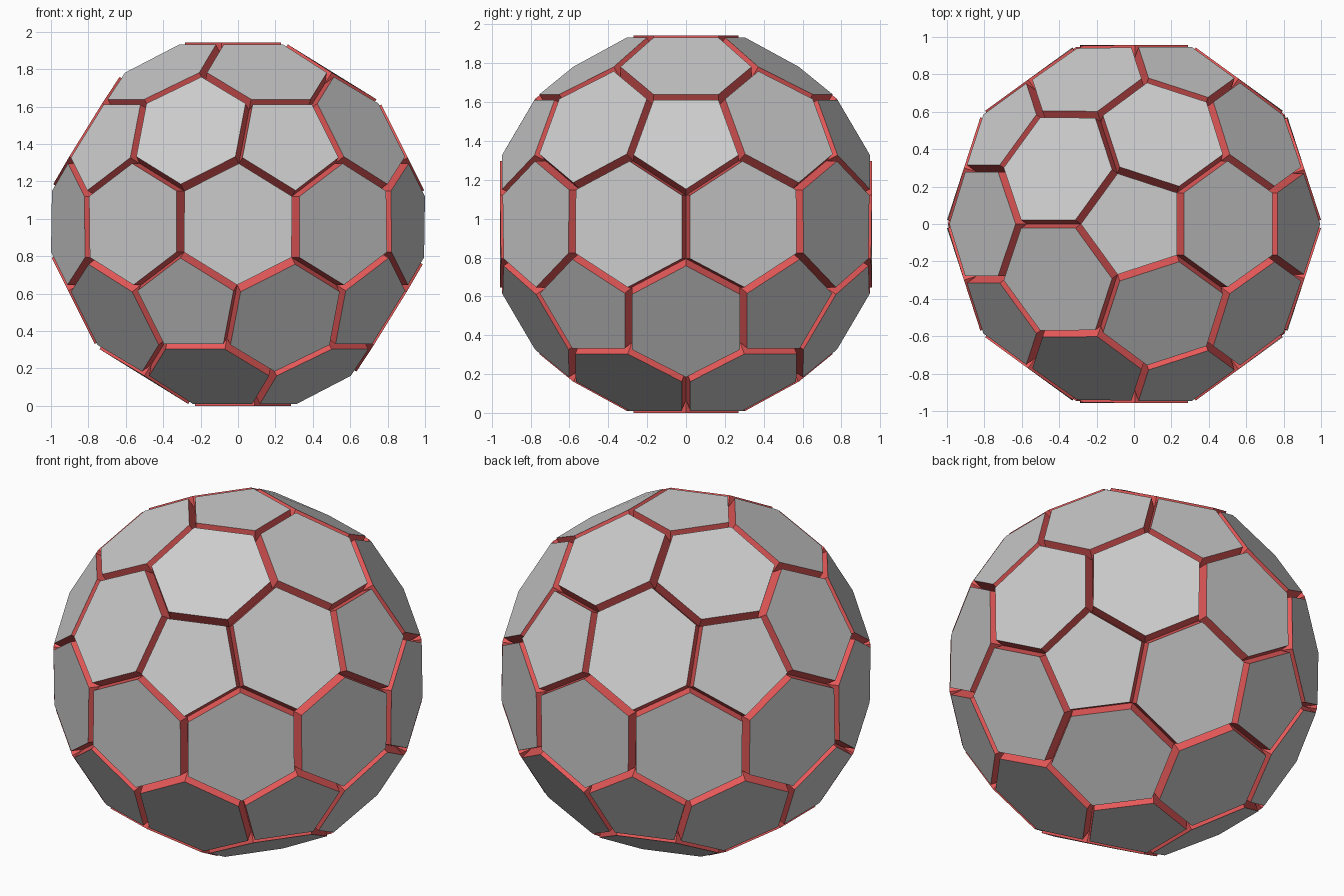
import bpy, bmesh, math
from mathutils import Matrix, Vector

if "Cube" in bpy.data.objects:
    bpy.data.objects.remove(bpy.data.objects["Cube"])

RADIUS = 0.945   # radius at the groove bottoms
RAISE = 0.070    # height of the panels above the grooves

# Guide sphere: its 42 points become panels, its 80 triangles become panel corners
guide = bmesh.new()
bmesh.ops.create_icosphere(guide, subdivisions=2, radius=1.0)
ring = next(v for v in guide.verts if len(v.link_edges) == 5 and 0.3 < v.co.z < 0.6)
turn = Matrix.Rotation(-math.atan2(ring.co.y, ring.co.x), 3, 'Z')
bmesh.ops.rotate(guide, verts=guide.verts, cent=(0, 0, 0), matrix=turn)
guide.faces.index_update()

# Ball of pentagons and hexagons
bm = bmesh.new()
corners = [bm.verts.new(f.calc_center_median().normalized() * RADIUS) for f in guide.faces]
for v in guide.verts:
    n = v.co.normalized()
    side = n.orthogonal().normalized()
    up = n.cross(side)

    def angle(face):
        c = face.calc_center_median()
        return math.atan2(c.dot(up), c.dot(side))

    bm.faces.new([corners[f.index] for f in sorted(v.link_faces, key=angle)])
guide.free()
bm.normal_update()

# Raise each panel on its own; the side walls form the red grooves
panels = bmesh.ops.extrude_discrete_faces(bm, faces=bm.faces[:])['faces']
for f in panels:
    centre = f.calc_center_median().normalized()
    bmesh.ops.translate(bm, verts=f.verts, vec=centre * RAISE)
tops = set(panels)
for f in bm.faces:
    f.material_index = 0 if f in tops else 1
    f.smooth = False
bm.normal_update()

# Stand on the ground
low = min(v.co.z for v in bm.verts)
bmesh.ops.translate(bm, verts=bm.verts, vec=Vector((0, 0, -low)))

mesh = bpy.data.meshes.new("panelled_ball")
bm.to_mesh(mesh)
bm.free()

# Panel and groove colours
for name, colour in (("panel_grey", (0.8, 0.8, 0.8, 1)), ("groove_red", (0.8, 0.1, 0.1, 1))):
    mat = bpy.data.materials.new(name)
    mat.diffuse_color = colour
    mat.use_nodes = True
    mat.node_tree.nodes["Principled BSDF"].inputs["Base Color"].default_value = mat.diffuse_color
    mesh.materials.append(mat)

ball = bpy.data.objects.new("panelled_ball", mesh)
bpy.context.collection.objects.link(ball)
